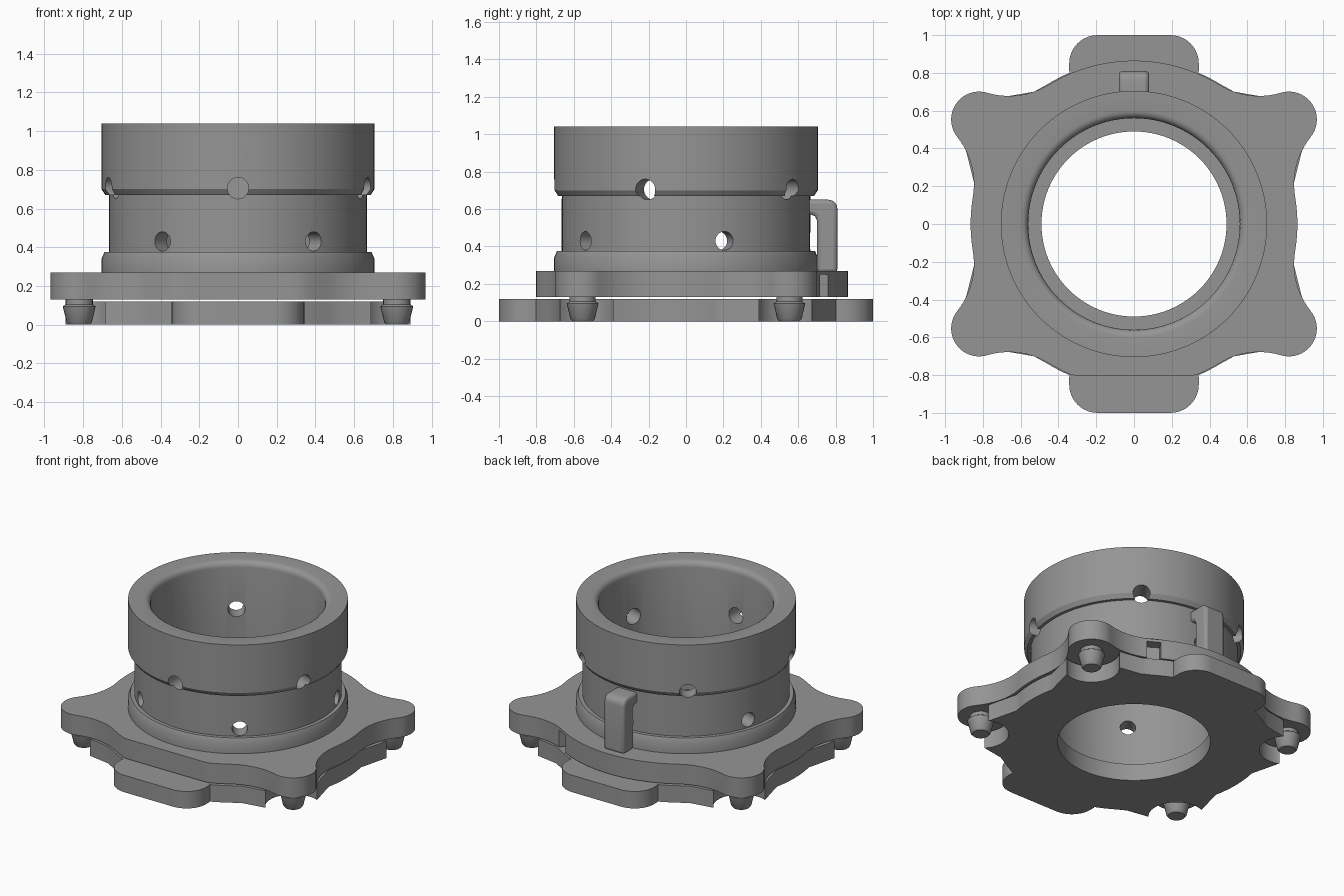
import bpy, bmesh, math
from mathutils import Matrix, Vector

if "Cube" in bpy.data.objects:
    bpy.data.objects.remove(bpy.data.objects["Cube"])

grey = bpy.data.materials.new("mid_grey")
grey.diffuse_color = (0.3, 0.3, 0.3, 1)
grey.use_nodes = True
grey.node_tree.nodes["Principled BSDF"].inputs["Base Color"].default_value = grey.diffuse_color


def finish(name, bm):
    bmesh.ops.recalc_face_normals(bm, faces=bm.faces)
    me = bpy.data.meshes.new(name)
    bm.to_mesh(me)
    bm.free()
    me.materials.append(grey)
    ob = bpy.data.objects.new(name, me)
    bpy.context.collection.objects.link(ob)
    return ob


def activate(ob):
    bpy.ops.object.select_all(action='DESELECT')
    ob.select_set(True)
    bpy.context.view_layer.objects.active = ob


def smooth(ob):
    activate(ob)
    bpy.ops.object.shade_smooth_by_angle(angle=math.radians(28))


def prism(name, pts, vec):
    """Extrude a closed outline of 3D points along vec."""
    bm = bmesh.new()
    f = bm.faces.new([bm.verts.new(p) for p in pts])
    r = bmesh.ops.extrude_face_region(bm, geom=[f])
    bmesh.ops.translate(bm, vec=vec, verts=[v for v in r["geom"] if isinstance(v, bmesh.types.BMVert)])
    return finish(name, bm)


def lathe(name, prof, n, loc=(0, 0, 0)):
    """Revolve a closed (radius, height) profile."""
    bm = bmesh.new()
    rings = [[bm.verts.new((loc[0] + r * math.cos(2 * math.pi * i / n),
                            loc[1] + r * math.sin(2 * math.pi * i / n), loc[2] + z))
              for r, z in prof] for i in range(n)]
    k = len(prof)
    for i in range(n):
        a, b = rings[i], rings[(i + 1) % n]
        for j in range(k):
            bm.faces.new((a[j], b[j], b[(j + 1) % k], a[(j + 1) % k]))
    return finish(name, bm)


def cylinder(name, r, depth, matrix, n=32):
    bm = bmesh.new()
    bmesh.ops.create_cone(bm, cap_ends=True, segments=n, radius1=r, radius2=r, depth=depth, matrix=matrix)
    return finish(name, bm)


def cut(ob, cutter):
    cutter.hide_render = True
    activate(ob)
    m = ob.modifiers.new("cut", 'BOOLEAN')
    m.operation, m.solver, m.object = 'DIFFERENCE', 'EXACT', cutter
    bpy.ops.object.modifier_apply(modifier=m.name)
    bpy.data.objects.remove(cutter, do_unlink=True)


def arc(cx, cy, r, a0, a1, n):
    return [(cx + r * math.cos(math.radians(a0 + (a1 - a0) * i / n)),
             cy + r * math.sin(math.radians(a0 + (a1 - a0) * i / n))) for i in range(n + 1)]


def four_way(q):
    """Mirror a first-quadrant outline, running from +x to +y, into all quadrants."""
    half = q + [(-x, y) for x, y in reversed(q)]
    return half + [(-x, -y) for x, y in half]


LX, LY = 0.82, 0.553    # lobe and peg centre

# Base plate: disc with two rounded tabs and a round notch at each peg
quad = (arc(0, 0, 0.855, 2, 12, 4) + [(0.89, 0.39)]
        + arc(LX, LY, 0.18, 290, 138, 16) + [(0.53, 0.70)]
        + arc(0, 0, 0.87, 58, 67, 4)
        + [(0.343, 0.81)] + arc(0.193, 0.85, 0.15, 0, 90, 10))
base = prism("base_plate", [(x, y, 0) for x, y in four_way(quad)], (0, 0, 0.12))
cut(base, cylinder("bore_cutter", 0.49, 1, Matrix(), 96))
smooth(base)

# Flange: disc blended by concave fillets into four round lobes
R, F, L = 0.865, 0.40, 0.148
d, lobe = math.hypot(LX, LY), math.degrees(math.atan2(LY, LX))
spread = math.degrees(math.acos(((R + F) ** 2 + d * d - (L + F) ** 2) / (2 * (R + F) * d)))
lo, hi = lobe - spread, lobe + spread
fl = [Vector(((R + F) * math.cos(math.radians(a)), (R + F) * math.sin(math.radians(a)))) for a in (lo, hi)]
to_lobe = [math.degrees(math.atan2(LY - c.y, LX - c.x)) % 360 for c in fl]
quad = (arc(0, 0, R, 1, lo, 5)[:-1]
        + arc(fl[0].x, fl[0].y, F, lo + 180, to_lobe[0], 10)[:-1]
        + arc(LX, LY, L, to_lobe[0] - 180, to_lobe[1] - 180 + (360 if to_lobe[1] < to_lobe[0] else 0), 20)[:-1]
        + arc(fl[1].x, fl[1].y, F, to_lobe[1], hi + 180, 10)[:-1]
        + arc(0, 0, R, hi, 89, 10))
outline = [(x, max(y, -0.803) if abs(x) < 0.4 else y, 0.13) for x, y in four_way(quad)]
flange = prism("flange", outline, (0, 0, 0.14))
cut(flange, cylinder("bore_cutter", 0.56, 1, Matrix(), 96))

# Small blind slot in the flange edge
bm = bmesh.new()
bmesh.ops.create_cube(bm, size=1, matrix=Matrix.Translation((0.45, 0.735, 0.18))
                      @ Matrix.Rotation(math.radians(58), 4, 'Z') @ Matrix.Diagonal((0.14, 0.09, 0.14, 1)))
cut(flange, finish("slot_cutter", bm))
smooth(flange)

# Collar: stepped tube with a rounded inner lip
prof = [(0.56, 0.27), (0.705, 0.27), (0.705, 0.34), (0.69, 0.375), (0.665, 0.375),
        (0.665, 0.67), (0.685, 0.67), (0.705, 0.70), (0.705, 1.04)]
prof += [(0.60 - 0.04 * math.sin(t * math.pi / 8), 1.0 + 0.04 * math.cos(t * math.pi / 8)) for t in range(5)]
collar = lathe("collar", prof, 96)

# Two staggered rows of five radial holes
for z, r, start in ((0.705, 0.055, -90), (0.43, 0.05, 18)):
    for k in range(5):
        a = math.radians(start + 72 * k)
        m = (Matrix.Translation((0.65 * math.cos(a), 0.65 * math.sin(a), z))
             @ Matrix.Rotation(a, 4, 'Z') @ Matrix.Rotation(math.pi / 2, 4, 'Y'))
        cut(collar, cylinder("hole_cutter", r, 0.4, m))
smooth(collar)

# Hooked post at the back, reaching in to the collar
hook = [(0.70, 0.26), (0.81, 0.26), (0.81, 0.60), (0.806, 0.62), (0.795, 0.636), (0.78, 0.646),
        (0.76, 0.65), (0.645, 0.65), (0.645, 0.57), (0.67, 0.57), (0.69, 0.561), (0.70, 0.54)]
post = prism("hooked_post", [(-0.08, y, z) for y, z in hook], (0.16, 0, 0))
b = post.modifiers.new("round", 'BEVEL')
b.width, b.segments, b.limit_method, b.angle_limit = 0.025, 3, 'ANGLE', math.radians(60)
smooth(post)

# Tapered pegs hanging under the lobes
peg = [(0.0, 0.0), (0.055, 0.0), (0.065, 0.012), (0.085, 0.095), (0.07, 0.105), (0.07, 0.135), (0.0, 0.135)]
for sx in (-1, 1):
    for sy in (-1, 1):
        side = ("left" if sx < 0 else "right") + ("_front" if sy < 0 else "_back")
        ob = lathe("peg_" + side, peg, 24, (sx * LX, sy * LY, 0))
        bm = bmesh.new()
        bm.from_mesh(ob.data)
        bmesh.ops.remove_doubles(bm, verts=bm.verts, dist=1e-5)
        bmesh.ops.dissolve_degenerate(bm, edges=bm.edges, dist=1e-6)
        bmesh.ops.recalc_face_normals(bm, faces=bm.faces)
        bm.to_mesh(ob.data)
        bm.free()
        smooth(ob)
